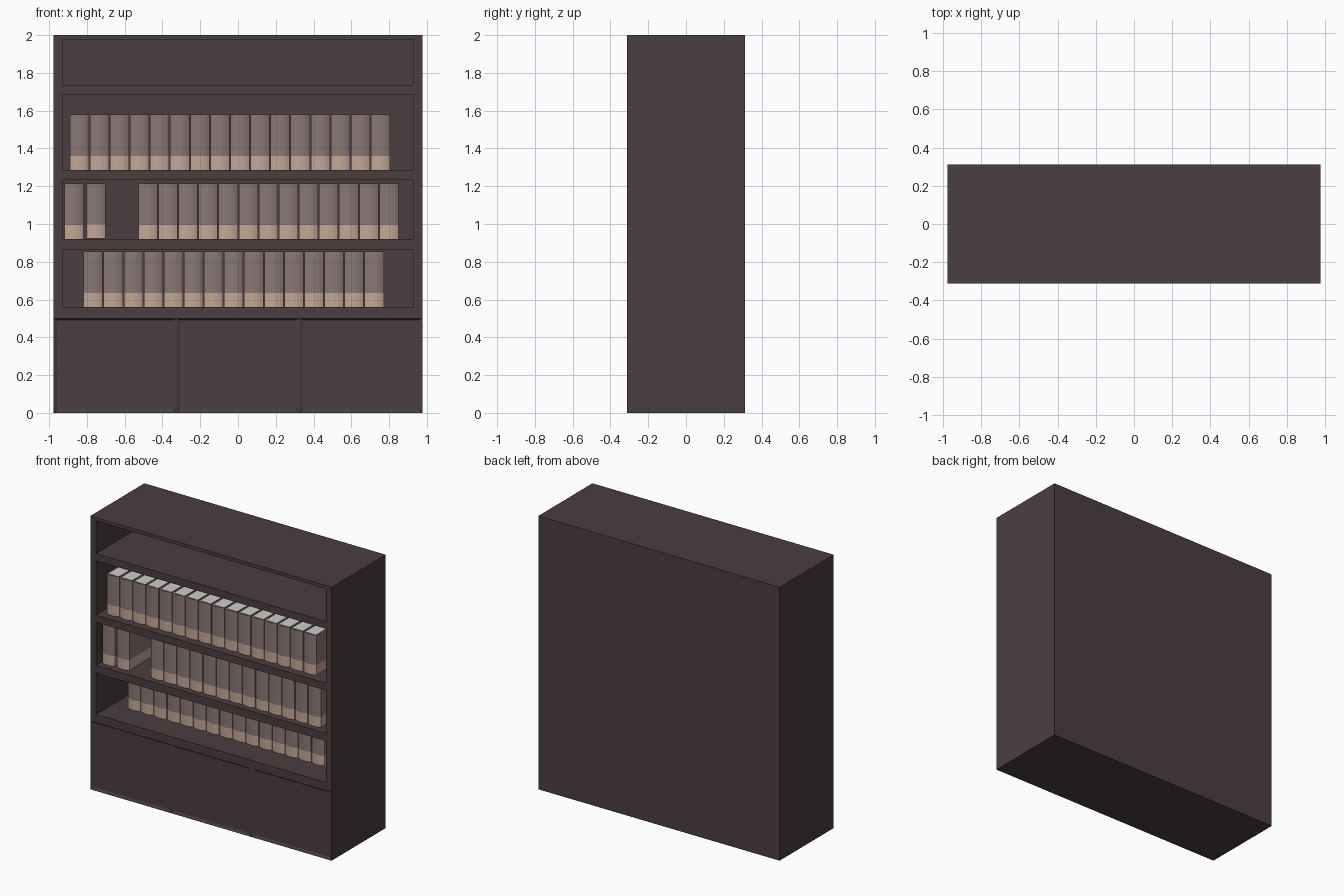
import bpy, bmesh, math

if "Cube" in bpy.data.objects:
    bpy.data.objects.remove(bpy.data.objects["Cube"])


def material(name, rgb):
    m = bpy.data.materials.new(name)
    m.diffuse_color = (*rgb, 1)
    m.use_nodes = True
    m.node_tree.nodes["Principled BSDF"].inputs["Base Color"].default_value = m.diffuse_color
    return m


WOOD = material("dark_wood", (0.069, 0.047, 0.050))
COVER = material("book_cover", (0.254, 0.188, 0.178))
BAND = material("spine_band", (0.545, 0.390, 0.305))
PAGES = material("pages", (0.70, 0.70, 0.69))

W, D, H = 0.976, 0.312, 2.0      # half width, half depth, height


def add_frustum(bm, front, back, y0, y1):
    """Block between two xz rectangles (x0, x1, z0, z1) at depths y0 and y1."""
    rings = []
    for (x0, x1, z0, z1), y in ((front, y0), (back, y1)):
        rings.append([bm.verts.new(p) for p in
                      ((x0, y, z0), (x1, y, z0), (x1, y, z1), (x0, y, z1))])
    a, b = rings
    bm.faces.new(a)
    bm.faces.new(b[::-1])
    for i in range(4):
        j = (i + 1) % 4
        bm.faces.new((a[j], a[i], b[i], b[j]))


def finish(bm, name, mats):
    bmesh.ops.recalc_face_normals(bm, faces=bm.faces)
    me = bpy.data.meshes.new(name)
    bm.to_mesh(me)
    bm.free()
    for m in mats:
        me.materials.append(m)
    return me


def place(name, me, loc=(0, 0, 0)):
    ob = bpy.data.objects.new(name, me)
    ob.location = loc
    bpy.context.collection.objects.link(ob)
    return ob


# solid cabinet body
bm = bmesh.new()
r = (-W, W, 0, H)
add_frustum(bm, r, r, -D, D)
cabinet = place("cabinet", finish(bm, "cabinet", [WOOD]))

# cutter: four shelf openings and three shallow door recesses with sloped rims
bm = bmesh.new()
for z0, z1 in ((0.56, 0.862), (0.92, 1.233), (1.286, 1.684), (1.737, 1.976)):
    r = (-0.93, 0.93, z0, z1)
    add_frustum(bm, r, r, -D - 0.1, 0.27)
for i in range(3):
    x0 = -0.974 + i * 0.6507
    x1 = x0 + 0.6467
    add_frustum(bm, (x0, x1, 0.003, 0.499), (x0 + 0.016, x1 - 0.016, 0.02, 0.493),
                -D - 0.0001, -D + 0.008)
cutter = place("opening_cutter", finish(bm, "opening_cutter", [WOOD]))
cutter.hide_render = True

mod = cabinet.modifiers.new("openings", "BOOLEAN")
mod.operation = "DIFFERENCE"
mod.solver = "EXACT"
mod.object = cutter
bpy.context.view_layer.objects.active = cabinet
cabinet.select_set(True)
bpy.ops.object.modifier_apply(modifier=mod.name)
bpy.data.objects.remove(cutter)

# one book: U-shaped cover with rounded spine, coloured band, page block
PITCH, T, DEPTH, HB, BAND_H = 0.1063, 0.101, 0.25, 0.293, 0.074
BOARD, BULGE = 0.006, 0.014


def spine(half, y, n=6):
    pts = []
    for i in range(n + 1):
        t = -1 + 2 * i / n
        pts.append((half * t, y - BULGE * (1 - t * t)))
    return pts


outer = [(-T / 2, DEPTH)] + spine(T / 2, 0) + [(T / 2, DEPTH)]
ih = T / 2 - BOARD
inner = [(-ih, DEPTH)] + spine(ih, BOARD) + [(ih, DEPTH)]
loop = outer + inner[::-1]
n, k = len(loop), len(outer)

bm = bmesh.new()
rings = [[bm.verts.new((x, y, z)) for x, y in loop] for z in (0, BAND_H, HB)]
for level in (0, 1):
    for i in range(n):
        j = (i + 1) % n
        f = bm.faces.new((rings[level][i], rings[level][j],
                          rings[level + 1][j], rings[level + 1][i]))
        f.material_index = 1 - level
for ring, m in ((rings[0], 1), (rings[2], 0)):
    for i in range(k - 1):
        f = bm.faces.new((ring[i], ring[i + 1], ring[n - 2 - i], ring[n - 1 - i]))
        f.material_index = m
# page block
before = set(bm.faces)
r = (-ih + 0.0005, ih - 0.0005, 0.003, HB - 0.003)
add_frustum(bm, r, r, BOARD, DEPTH - 0.006)
for f in bm.faces:
    if f not in before:
        f.material_index = 2
book_mesh = finish(bm, "book", [COVER, BAND, PAGES])


# rows of books: name, left edge, count, spine depth, shelf height
for name, x0, count, y, z in (
        ("upper_row_book", -0.893, 16, -0.245, 1.286),
        ("middle_left_book", -0.922, 1, -0.255, 0.92),
        ("middle_left_book", -0.804, 1, -0.255, 0.922),
        ("middle_row_book", -0.530, 13, -0.255, 0.92),
        ("lower_row_book", -0.820, 15, -0.105, 0.56)):
    for i in range(count):
        place(name, book_mesh, (x0 + (i + 0.5) * PITCH, y, z + 0.0005))
